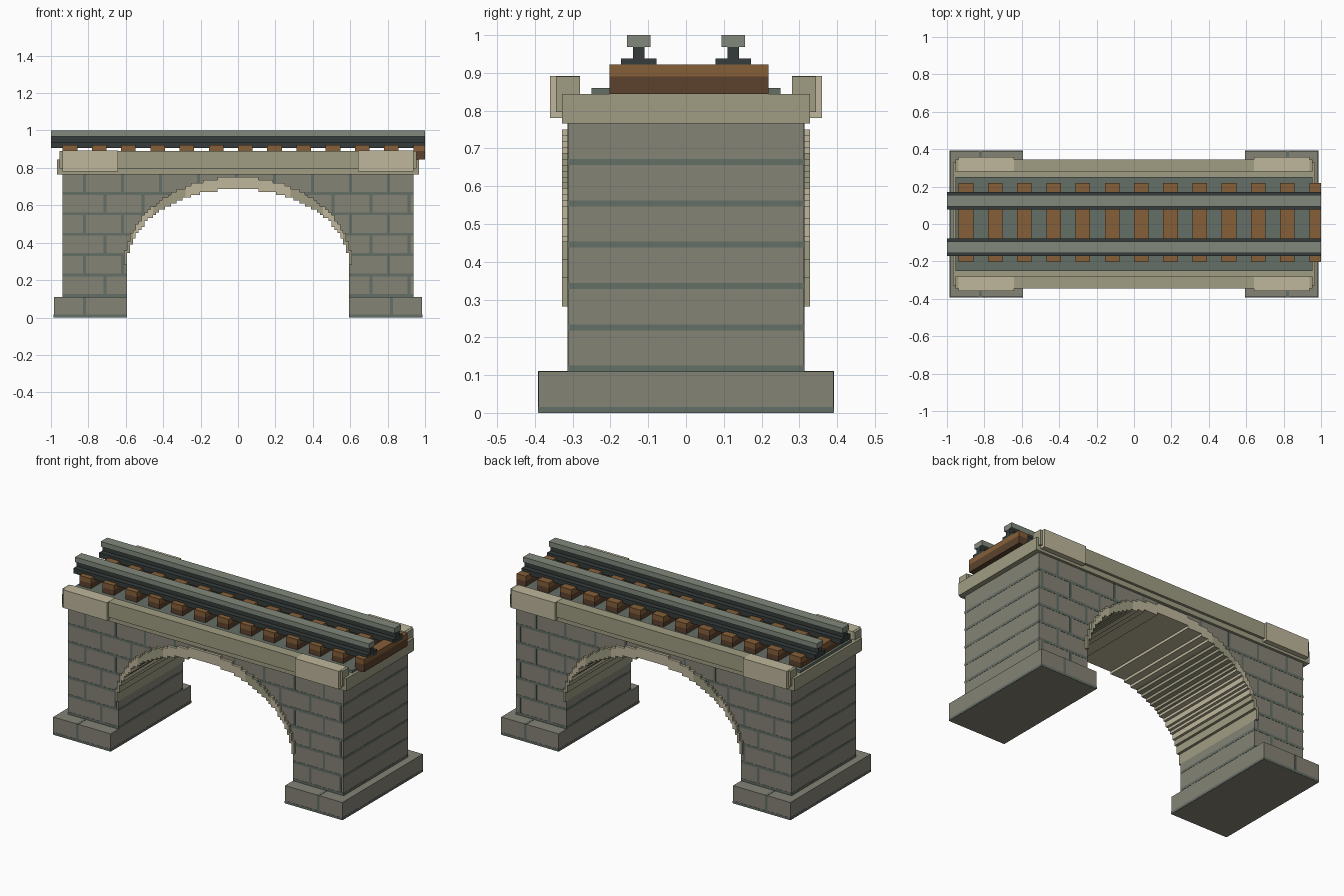
import bpy, bmesh
from math import sqrt

if "Cube" in bpy.data.objects:
    bpy.data.objects.remove(bpy.data.objects["Cube"])

U = 1 / 64          # the model sits on a grid of 128 x 50 x 64 blocks
E = 0.08            # joints stand this fraction of a block proud of the stone

COL = {
    "stone": (0.235, 0.227, 0.18), "mortar": (0.127, 0.156, 0.133),
    "tan": (0.35, 0.34, 0.225), "light_tan": (0.52, 0.47, 0.33),
    "wood": (0.235, 0.112, 0.04), "dark_wood": (0.107, 0.055, 0.027),
    "steel": (0.22, 0.25, 0.2), "dark_steel": (0.035, 0.045, 0.043),
}
MATS = {}
for key, c in COL.items():
    MATS[key] = bpy.data.materials.new(key)
    MATS[key].diffuse_color = (*c, 1)


def finish(name, bm, mat):
    bmesh.ops.recalc_face_normals(bm, faces=bm.faces)
    bmesh.ops.scale(bm, vec=(U, U, U), verts=bm.verts)
    me = bpy.data.meshes.new(name)
    bm.to_mesh(me)
    bm.free()
    me.materials.append(MATS[mat])
    ob = bpy.data.objects.new(name, me)
    bpy.context.collection.objects.link(ob)
    return ob


def boxes(name, mat, items):
    """Each item is x0, x1, y0, y1, z0, z1 in blocks."""
    bm = bmesh.new()
    for x0, x1, y0, y1, z0, z1 in items:
        vs = bmesh.ops.create_cube(bm, size=1)["verts"]
        for v in vs:
            v.co = (x1 if v.co.x > 0 else x0, y1 if v.co.y > 0 else y0,
                    z1 if v.co.z > 0 else z0)
    return finish(name, bm, mat)


def prism(name, mat, pts, half_y):
    """Extrude an x-z outline along y."""
    clean = [p for i, p in enumerate(pts) if p != pts[i - 1]]
    bm = bmesh.new()
    f = bm.faces.new([bm.verts.new((x, -half_y, z)) for x, z in clean])
    ext = bmesh.ops.extrude_face_region(bm, geom=[f])["geom"]
    bmesh.ops.translate(bm, vec=(0, 2 * half_y, 0),
                        verts=[g for g in ext if isinstance(g, bmesh.types.BMVert)])
    return finish(name, bm, mat)


# Stepped arch curves, one height per column of blocks
def curve(i, a, b):
    t = abs(i + 0.5) / a
    return 18 + round(b * sqrt(1 - t * t)) if t < 1 else 18


def outer(i):
    return curve(i, 39, 30)


def inner(i):
    return curve(i, 38, 26)


def steps(fn, a, b):
    return [p for i in range(a, b) for p in ((i, fn(i)), (i + 1, fn(i)))]


def opening(row):
    """Half width of the body opening at a row of blocks."""
    if row < 18:
        return 38
    return next(i for i in range(40) if outer(i) <= row or i == 39)


# Footings
boxes("footings", "stone", [(-63, -38, -25, 25, 0, 7), (38, 63, -25, 25, 0, 7)])

# Stone body with arch opening
prism("bridge_body", "stone",
      [(-60, 49), (-60, 7), (-38, 7), (-38, 18), (-39, 18)]
      + steps(outer, -39, 39)
      + [(39, 18), (38, 18), (38, 7), (60, 7), (60, 49)], 20)

# Arch ring, voussoirs in alternating tones
cuts = [-39, -36, -29, -18, 18, 29, 36, 39]
for n, (a, b) in enumerate(zip(cuts, cuts[1:])):
    prism(f"arch_stone_{n + 1}", "light_tan" if n % 2 else "tan",
          steps(inner, a, b) + steps(outer, a, b)[::-1], 21)

# Mortar: level bands every seven rows, staggered upright joints
joints = []
for s in (-1, 1):
    xs = sorted((s * (38 - E), s * (63 + E)))
    joints.append((*xs, -25 - E, 25 + E, 0.05, 1))
    jx = 52 if s > 0 else -53
    joints.append((jx, jx + 1, -25 - E, 25 + E, 1, 7 + E))
for z in range(7, 49, 7):
    for s in (-1, 1):
        xs = sorted((s * (opening(z) - E), s * (60 + E)))
        joints.append((*xs, -20 - E, 20 + E, z, z + 1))
    for x in range(-53 if z % 2 == 0 else -46, 59, 13):
        if abs(x + 0.5) < 39:
            low = max(z + 1, outer(x))
        else:
            low = z + 1
        if low < z + 7:
            joints.append((x, x + 1, -20 - E, 20 + E, low, z + 7))
boxes("mortar_joints", "mortar", joints)

# Deck, ballast and parapets
boxes("deck_slab", "tan", [(-62, 62, -21, 21, 49, 54)])
boxes("ballast", "mortar", [(-61, 61, -16, 16, 54, 55)])
for side, s in (("front", -1), ("back", 1)):
    y0, y1 = sorted((s * 18, s * 22))
    boxes(f"{side}_parapet", "tan", [(-61, 61, y0, y1, 51, 57)])
    y0, y1 = sorted((s * (18 - E), s * 23))
    boxes(f"{side}_parapet_end_blocks", "light_tan",
          [(-60, -41, y0, y1, 50, 57 + E), (41, 60, y0, y1, 50, 57 + E)])

# Sleepers, the last one cut off at the end of the rails
spans = [(x, min(x + 5, 64)) for x in range(-60, 61, 10)]
boxes("sleeper_bases", "dark_wood", [(a, b, -13, 14, 54, 57) for a, b in spans])
boxes("sleeper_tops", "wood", [(a, b, -13, 14, 57, 59) for a, b in spans])

# Rails: foot, web and head
for side, y in (("front", -8), ("back", 8)):
    boxes(f"{side}_rail_foot", "dark_steel", [(-64, 64, y - 3, y + 3, 58, 60)])
    boxes(f"{side}_rail_web", "dark_steel", [(-64, 64, y - 1, y + 1, 60, 62)])
    boxes(f"{side}_rail_head", "steel", [(-64, 64, y - 2, y + 2, 62, 64)])

for m in bpy.data.materials:
    if m.users and not m.is_grease_pencil:
        m.use_nodes = True
        m.node_tree.nodes["Principled BSDF"].inputs["Base Color"].default_value = m.diffuse_color
